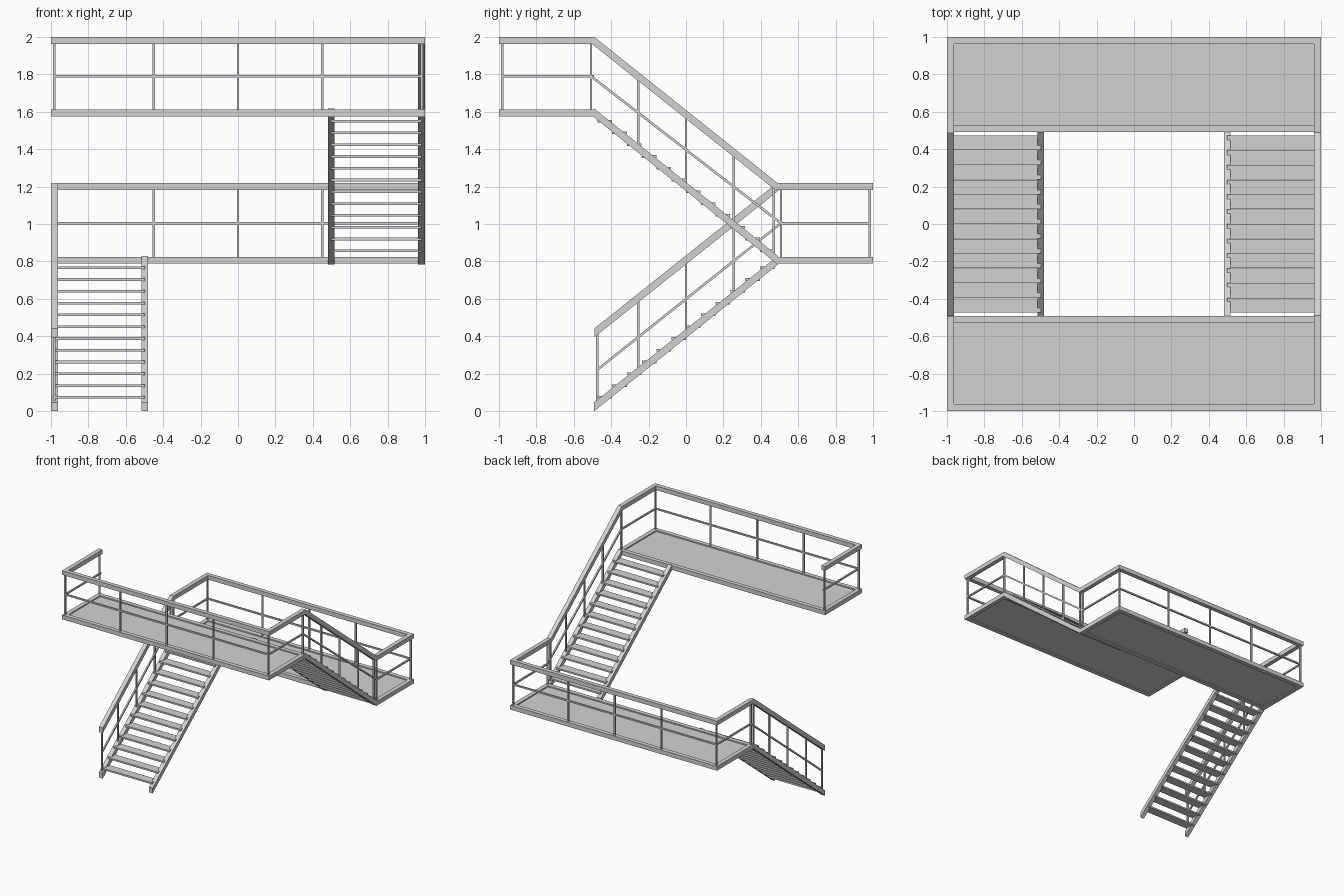
import bpy
import bmesh
from mathutils import Vector

cube = bpy.data.objects.get("Cube")
if cube:
    bpy.data.objects.remove(cube, do_unlink=True)

steel = bpy.data.materials.new("grey_steel")
steel.use_nodes = True
GREY = (0.65, 0.65, 0.65, 1)
steel.diffuse_color = GREY
steel.node_tree.nodes["Principled BSDF"].inputs["Base Color"].default_value = GREY

BEAM, ROD = 0.037, 0.013      # thick members, thin members
EDGE = 0.9815                 # centre line of the outer members
INNER = 0.4985                # centre line of the inner stringers
LOW, HIGH = 0.806, 1.594      # floor frame heights
RAIL_LOW, RAIL_HIGH = 1.2, 1.9815
UP = Vector((0, 0, 1))


def finish(name, bm):
    bmesh.ops.recalc_face_normals(bm, faces=bm.faces)
    mesh = bpy.data.meshes.new(name)
    bm.to_mesh(mesh)
    bm.free()
    mesh.materials.append(steel)
    obj = bpy.data.objects.new(name, mesh)
    bpy.context.collection.objects.link(obj)
    return obj


def add_box(bm, lo, hi):
    lo, hi = Vector(lo), Vector(hi)
    verts = bmesh.ops.create_cube(bm, size=1)["verts"]
    bmesh.ops.scale(bm, vec=hi - lo, verts=verts)
    bmesh.ops.translate(bm, vec=(lo + hi) / 2, verts=verts)


def sweep(name, path, width, closed=False):
    """Square bar along a path, mitred at bends and cut plumb at the ends."""
    pts = [Vector(p) for p in path]
    n = len(pts)
    bm = bmesh.new()
    rings = []
    for i, p in enumerate(pts):
        ahead = (pts[(i + 1) % n] - p).normalized()
        behind = (p - pts[i - 1]).normalized()
        if closed or 0 < i < n - 1:
            d, cut = ahead, ahead + behind
        else:
            d = ahead if i == 0 else behind
            cut = Vector((d.x, d.y, 0))
        side = d.cross(UP).normalized()
        top = side.cross(d)
        ring = []
        for a, b in ((-1, -1), (1, -1), (1, 1), (-1, 1)):
            off = (side * a + top * b) * width / 2
            ring.append(bm.verts.new(p + off - d * (off.dot(cut) / d.dot(cut))))
        rings.append(ring)
    for i in range(n if closed else n - 1):
        r, s = rings[i], rings[(i + 1) % n]
        for k in range(4):
            m = (k + 1) % 4
            bm.faces.new((r[k], r[m], s[m], s[k]))
    if not closed:
        bm.faces.new(rings[0])
        bm.faces.new(rings[-1])
    return finish(name, bm)


def rail_path(z0, z1, z2, start, bend_a, bend_b, bend_c):
    """Route up the lower stair, round both floors, ending on the upper floor."""
    return [(-EDGE, start, z0), (-EDGE, bend_a, z1), (-EDGE, EDGE, z1),
            (EDGE, EDGE, z1), (EDGE, bend_b, z1), (EDGE, bend_c, z2),
            (EDGE, -EDGE, z2), (-EDGE, -EDGE, z2), (-EDGE, -0.492, z2)]


# Continuous handrail and thin middle rail
sweep("handrail", rail_path(0.418, RAIL_LOW, RAIL_HIGH, -0.49, 0.492, 0.484, -0.497), BEAM)
sweep("middle_rail", rail_path(0.22, 1.004, 1.79, -0.475, 0.508, 0.508, -0.508), ROD)

# Floors: square frame with a recessed plate
for name, side, z in (("lower_landing", 1, LOW), ("upper_landing", -1, HIGH)):
    near, far = side * 0.51, side * EDGE
    sweep(name + "_frame", [(-EDGE, near, z), (EDGE, near, z),
                            (EDGE, far, z), (-EDGE, far, z)], BEAM, closed=True)
    bm = bmesh.new()
    add_box(bm, (-EDGE, min(near, far), z - 0.01), (EDGE, max(near, far), z + 0.008))
    finish(name + "_plate", bm)

# Stairs: two stringers and twelve treads each
for name, sx, rise, base in (("lower_stair", -1, 1, 0.023), ("upper_stair", 1, -1, LOW)):
    top = LOW if rise > 0 else HIGH
    for part, x in (("outer", EDGE), ("inner", INNER)):
        sweep(f"{name}_{part}_stringer", [(sx * x, -rise * 0.491, base),
                                          (sx * x, rise * 0.491, top)], BEAM)
    bm = bmesh.new()
    first = 0.073 if rise > 0 else 0.857
    for i in range(12):
        y = rise * (i - 5.5) * 0.079
        z = first + i * 0.063
        xs = sorted((sx * INNER, sx * EDGE))
        add_box(bm, (xs[0], y - 0.039, z - 0.007), (xs[1], y + 0.039, z + 0.007))
    finish(name + "_treads", bm)

# Posts on the floors and along both stairs
posts = []
for side, z0, z1 in ((1, LOW, RAIL_LOW), (-1, HIGH, RAIL_HIGH)):
    for x in (-EDGE, -0.45, 0, 0.45, EDGE):
        posts.append((x, side * EDGE, z0, z1))
    for x in (-EDGE, EDGE):
        posts.append((x, side * 0.508, z0, z1))
for y in (-0.475, -0.255, 0, 0.255, 0.47):
    t = (y + 0.49) / 0.98
    posts.append((-EDGE, y, 0.023 + t * (LOW - 0.023), 0.418 + t * (RAIL_LOW - 0.418)))
    if y > -0.4:
        posts.append((EDGE, y, HIGH + t * (LOW - HIGH),
                      RAIL_HIGH + t * (RAIL_LOW - RAIL_HIGH)))
bm = bmesh.new()
h = ROD / 2
for x, y, z0, z1 in posts:
    add_box(bm, (x - h, y - h, z0), (x + h, y + h, z1))
finish("railing_posts", bm)
